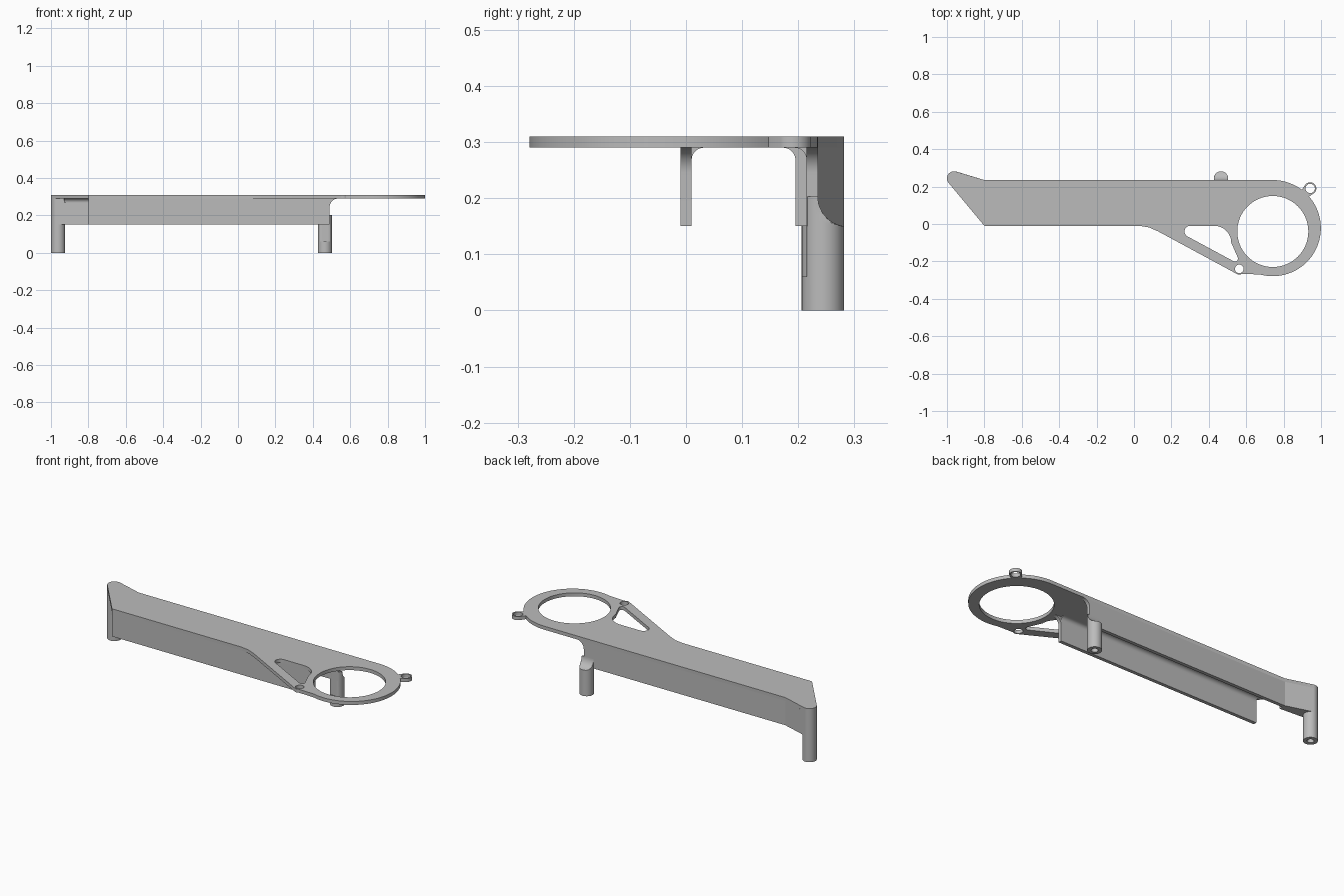
import bpy, bmesh, math
from mathutils import Vector

cube = bpy.data.objects.get("Cube")
if cube:
    bpy.data.objects.remove(cube, do_unlink=True)

grey = bpy.data.materials.new("plain grey")
grey.use_nodes = True
grey.diffuse_color = (0.5, 0.5, 0.5, 1)
grey.node_tree.nodes["Principled BSDF"].inputs["Base Color"].default_value = grey.diffuse_color

BOTTOM, UNDER, TOP = 0.15, 0.29, 0.31
LEFT, RIGHT = -0.8, 0.49
FRONT, BACK, WALL = -0.01, 0.235, 0.02


def arc(cx, cy, r, start, end, n=12):
    angles = [math.radians(start + (end - start) * i / n) for i in range(n + 1)]
    return [(cx + r * math.cos(a), cy + r * math.sin(a)) for a in angles]


def circle(cx, cy, r, n=32):
    return arc(cx, cy, r, 0, 360, n)[:-1]


def finish(obj):
    obj.data.materials.clear()
    obj.data.materials.append(grey)
    bpy.ops.object.select_all(action="DESELECT")
    obj.select_set(True)
    bpy.context.view_layer.objects.active = obj
    bpy.ops.object.shade_smooth_by_angle(angle=math.radians(30))


def mesh_object(name, bm):
    bmesh.ops.remove_doubles(bm, verts=bm.verts, dist=1e-5)
    bmesh.ops.recalc_face_normals(bm, faces=bm.faces)
    mesh = bpy.data.meshes.new(name)
    bm.to_mesh(mesh)
    bm.free()
    obj = bpy.data.objects.new(name, mesh)
    bpy.context.collection.objects.link(obj)
    finish(obj)


def prism(name, profile, axis, low, high):
    """Extrude a 2D profile along the x, y or z axis."""
    place = {"x": lambda p: (low, p[0], p[1]),
             "y": lambda p: (p[0], low, p[1]),
             "z": lambda p: (p[0], p[1], low)}[axis]
    bm = bmesh.new()
    face = bm.faces.new([bm.verts.new(place(p)) for p in profile])
    new = bmesh.ops.extrude_face_region(bm, geom=[face])["geom"]
    shift = Vector([(high - low) if a == axis else 0 for a in "xyz"])
    bmesh.ops.translate(bm, vec=shift, verts=[v for v in new if isinstance(v, bmesh.types.BMVert)])
    mesh_object(name, bm)


def loft(name, rings):
    bm = bmesh.new()
    rows = [[bm.verts.new(p) for p in ring] for ring in rings]
    for a, b in zip(rows, rows[1:]):
        for i in range(len(a)):
            j = (i + 1) % len(a)
            bm.faces.new((a[i], a[j], b[j], b[i]))
    bm.faces.new(rows[0])
    bm.faces.new(rows[-1])
    mesh_object(name, bm)


def boss(name, cx, cy, r, levels):
    """Post with a blind screw hole; each level is (z, lowest y, highest y)."""
    rings = [[(x, y, z) for x, y in circle(cx, cy, r * 0.47)] for z in (0.1, 0)]
    for z, low, high in levels:
        rings.append([(x, min(max(y, low), high), z) for x, y in circle(cx, cy, r)])
    loft(name, rings)


# Top plate: long arm, ring, two screw ears and a rounded tail
outline = [(LEFT, FRONT), (0.03, FRONT), (0.08, -0.018), (0.13, -0.04)]
outline += arc(0.563, -0.24, 0.03, 241, 300)
outline += arc(0.742, -0.022, 0.257, -105, 41, 40)
outline += arc(0.942, 0.19, 0.033, -43, 137, 20)
outline += arc(0.742, -0.022, 0.257, 53, 90)
outline += [(LEFT, BACK)] + arc(-0.962, 0.244, 0.038, 75, 220)
triangle = (arc(0.30, -0.04, 0.03, 90, 240) + arc(0.54, -0.185, 0.016, 240, 375)
            + arc(0.43, -0.1, 0.09, 0, 90))
openings = [triangle, circle(0.742, -0.04, 0.19, 64),
            circle(0.942, 0.19, 0.025), circle(0.563, -0.24, 0.023)]

curve = bpy.data.curves.new("top_plate", "CURVE")
curve.dimensions = "2D"
curve.fill_mode = "BOTH"
curve.extrude = (TOP - UNDER) / 2
for loop in [outline] + openings:
    spline = curve.splines.new("POLY")
    spline.points.add(len(loop) - 1)
    for point, (x, y) in zip(spline.points, loop):
        point.co = (x, y, 0, 1)
    spline.use_cyclic_u = True
plate = bpy.data.objects.new("top_plate", curve)
plate.location.z = (TOP + UNDER) / 2
bpy.context.collection.objects.link(plate)
bpy.ops.object.select_all(action="DESELECT")
plate.select_set(True)
bpy.context.view_layer.objects.active = plate
bpy.ops.object.convert(target="MESH")
plate = bpy.context.view_layer.objects.active
bm = bmesh.new()
bm.from_mesh(plate.data)
bmesh.ops.remove_doubles(bm, verts=bm.verts, dist=1e-5)
bmesh.ops.recalc_face_normals(bm, faces=bm.faces)
bm.to_mesh(plate.data)
bm.free()
finish(plate)

# Side walls, flaring into the plate at their ring end, with inner fillets
side = [(LEFT, BOTTOM), (RIGHT, BOTTOM)] + arc(RIGHT + 0.045, UNDER - 0.045, 0.045, 180, 90)
side += [(LEFT, UNDER)]
for name, outer, inward in (("front", FRONT, 1), ("back", BACK, -1)):
    inner = outer + inward * WALL
    prism(name + "_wall", side, "y", min(outer, inner), max(outer, inner))
    r = 0.022
    hollow = [(inner + inward * (r + y), z) for y, z in arc(0, UNDER - r, r, 180, 90)]
    prism(name + "_fillet", [(inner, UNDER)] + hollow, "x", LEFT, RIGHT)

# Angled web joining the back wall to the tail post
web = [(LEFT, 0.195), (LEFT, BACK), (-0.952, 0.281), (-0.962, 0.206)]
prism("tail_web", web, "z", BOTTOM, UNDER)
web_fillet = [(0.195, UNDER)] + [(0.173 + y, z) for y, z in arc(0, UNDER - 0.022, 0.022, 0, 90)]
prism("tail_fillet", web_fillet, "x", -0.93, LEFT)

# Screw posts: a full-height one at the tail, one scooped into the back wall
boss("tail_post", -0.962, 0.244, 0.038, [(0, -1, 1), (UNDER, -1, 1)])
flat = BACK - WALL
scoop = [(z, flat, y) for y, z in arc(0.288, 0.203, 0.053, 265, 180)]
boss("back_post", 0.465, 0.244, 0.038,
     [(0, -1, 1), (0.06, -1, 1), (0.06, flat, 1), (BOTTOM, flat, 1)] + scoop)
